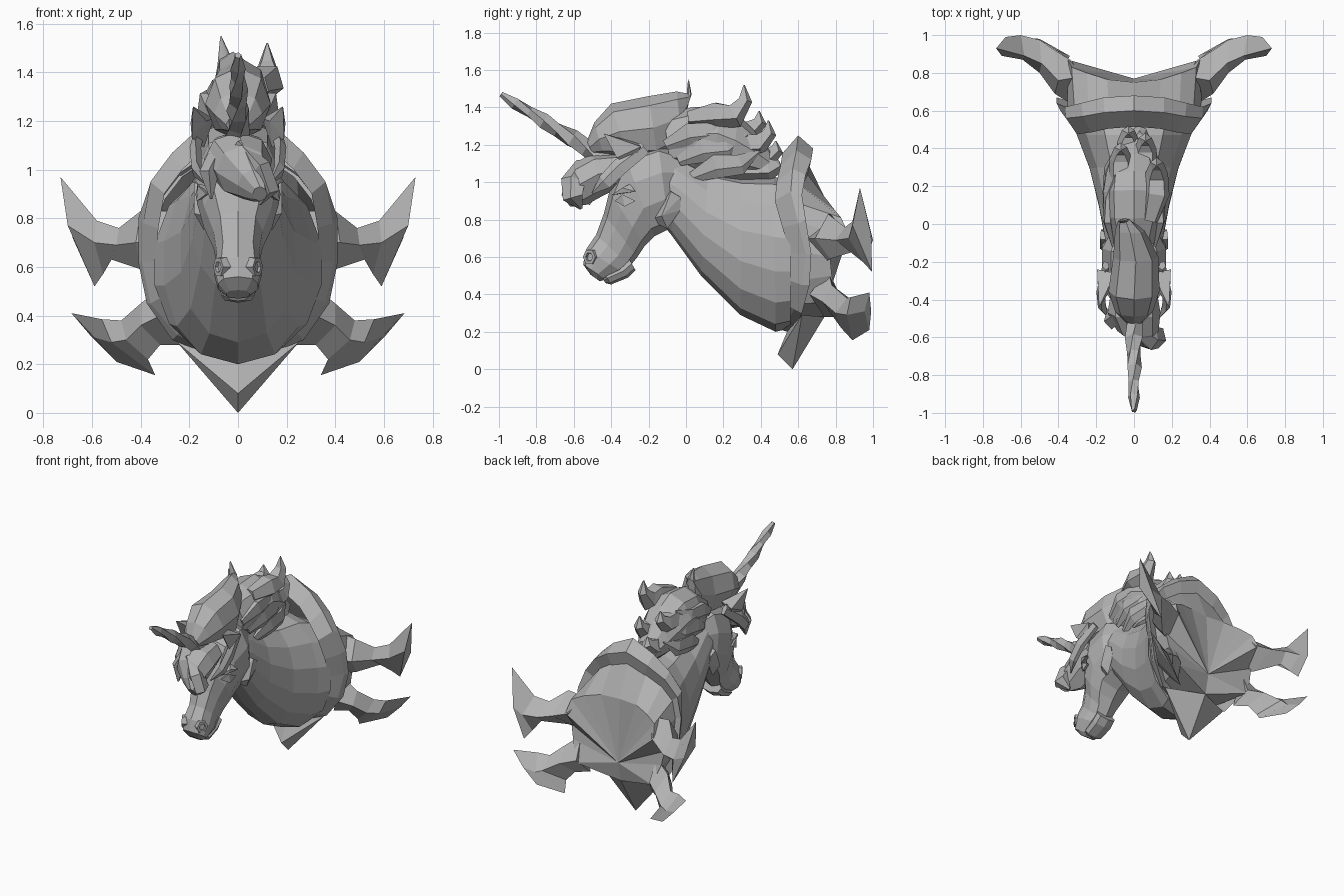
import bpy, bmesh, math
from mathutils import Vector as V

grey = bpy.data.materials.new("stone_grey")
grey.diffuse_color = (0.45, 0.45, 0.45, 1)


def finish(name, bm):
    bmesh.ops.remove_doubles(bm, verts=bm.verts, dist=0.0005)
    bmesh.ops.recalc_face_normals(bm, faces=bm.faces)
    me = bpy.data.meshes.new(name)
    bm.to_mesh(me)
    bm.free()
    me.materials.append(grey)
    ob = bpy.data.objects.new(name, me)
    bpy.context.collection.objects.link(ob)
    return ob


def bridge(name, rings, caps=True):
    """Skin a row of equal rings."""
    bm = bmesh.new()
    rows = [[bm.verts.new(p) for p in r] for r in rings]
    n = len(rows[0])
    for a, b in zip(rows, rows[1:]):
        for i in range(n):
            j = (i + 1) % n
            bm.faces.new((a[i], a[j], b[j], b[i]))
    if caps:
        bm.faces.new(rows[0])
        bm.faces.new(rows[-1])
    return finish(name, bm)


def oval(top, bot, w, n=10, x=0, power=1.0):
    """Ring spanning a top and bottom (y, z) point with half width w."""
    t, b = V((x, *top)), V((x, *bot))
    out = []
    for i in range(n):
        a = 2 * math.pi * i / n
        s = math.sin(a)
        out.append((t + b) / 2 + (t - b) / 2 * math.cos(a)
                   + V((math.copysign(abs(s) ** power, s) * w, 0, 0)))
    return out


def body(name, secs, n=10, power=1.0):
    return bridge(name, [oval(s[0], s[1], s[2], n, s[3] if len(s) > 3 else 0, power) for s in secs])


def lock(name, pts, radii, flat=0.55, n=5, twist=0.0):
    """Tapered strand through points."""
    pts = [V(p) for p in pts]
    rings = []
    for k, p in enumerate(pts):
        d = (pts[min(k + 1, len(pts) - 1)] - pts[max(k - 1, 0)]).normalized()
        u = d.cross(V((1, 0, 0))).normalized()
        v = d.cross(u)
        ring = []
        for i in range(n):
            a = 2 * math.pi * i / n + twist * k
            ring.append(p + (u * math.cos(a) + v * math.sin(a) * flat) * radii[k])
        rings.append(ring)
    return bridge(name, rings)


def hull(name, pts):
    bm = bmesh.new()
    for p in pts:
        bm.verts.new(p)
    r = bmesh.ops.convex_hull(bm, input=bm.verts)
    junk = [g for g in r["geom_interior"] if isinstance(g, bmesh.types.BMVert)]
    bmesh.ops.delete(bm, geom=junk, context='VERTS')
    return finish(name, bm)


def sides(pts, s):
    return [(p[0] * s, p[1], p[2]) for p in pts]


# Neck and chest
body("neck", [((-.2, 1.2), (-.13, .78), .14), ((-.04, 1.14), (-.08, .72), .16),
              ((.12, 1.06), (.08, .5), .19), ((.3, 1.03), (.29, .29), .24),
              ((.47, 1.03), (.48, .2), .31), ((.56, 1.0), (.56, .22), .35)], 14, .85)

# Head down to the upper lip, with a separate lower lip
body("head", [((.0, 1.15), (-.04, .86), .11), ((-.15, 1.21), (-.09, .75), .175),
              ((-.33, 1.15), (-.17, .71), .175), ((-.41, .95), (-.22, .66), .145),
              ((-.44, .83), (-.26, .6), .105), ((-.48, .72), (-.30, .55), .09),
              ((-.535, .64), (-.34, .52), .10), ((-.55, .56), (-.43, .48), .085),
              ((-.51, .505), (-.46, .47), .05)], 10, .7)
body("lower_lip", [((-.31, .6), (-.27, .53), .075), ((-.36, .56), (-.31, .49), .075),
                   ((-.44, .52), (-.40, .453), .07), ((-.45, .49), (-.43, .46), .04)], 8, .7)

# Collar: half outlines mirrored into rings, flaring out of the chest
front = [(0, .60, 1.25), (.16, .59, 1.17), (.27, .57, 1.07), (.36, .56, .95), (.39, .60, .78),
         (.395, .64, .62), (.36, .62, .45), (.25, .58, .32), (0, .51, .21)]
back = [(0, .68, 1.18), (.16, .67, 1.12), (.28, .64, 1.04), (.365, .62, .93), (.41, .64, .8),
        (.41, .67, .62), (.375, .66, .45), (.27, .62, .3), (0, .57, .19)]
plate = [(0, .75, .87), (.14, .765, .87), (.25, .80, .845), (.33, .83, .81), (.35, .87, .72),
         (.37, .77, .6), (.35, .78, .5), (.30, .82, .36), (0, .74, .28)]


def full(h):
    return [V(p) for p in h] + [V((-x, y, z)) for x, y, z in h[-2:0:-1]]


def shrink(h, f, dy):
    return [V((p.x * f, p.y + dy, .65 + (p.z - .65) * f)) for p in full(h)]


inner = shrink(front, .84, -.085)
for p in inner:
    p.z = max(p.z, .27)
bridge("collar", [inner, full(front), full(back), shrink(back, .82, -.02)], False)

# Back plate with a dished centre
bm = bmesh.new()
r0 = [bm.verts.new(p) for p in shrink(back, .86, -.03)]
r1 = [bm.verts.new(p) for p in full(plate)]
hub = bm.verts.new((0, .77, .42))
for i in range(16):
    j = (i + 1) % 16
    bm.faces.new((r0[i], r0[j], r1[j], r1[i]))
    bm.faces.new((r1[i], r1[j], hub))
finish("back_plate", bm)

# Flared fins: diamond stations of top, front, bottom and back points
upper = [[(.28, .78, .83), (.34, .64, .70), (.32, .74, .57), (.33, .865, .72)],
         [(.40, .76, .83), (.42, .69, .70), (.40, .77, .59), (.42, .92, .70)],
         [(.49, .85, .76), (.50, .80, .69), (.52, .90, .63), (.50, .975, .69)],
         [(.58, .89, .79), (.59, .87, .70), (.555, .95, .57), (.60, 1.0, .69)],
         [(.73, .93, .97), (.70, .89, .77), (.59, .995, .52), (.68, .99, .72)]]
lower = [[(.30, .76, .53), (.32, .66, .40), (.24, .74, .28), (.29, .83, .38)],
         [(.40, .78, .45), (.40, .73, .36), (.32, .80, .28), (.38, .90, .36)],
         [(.48, .86, .38), (.46, .80, .30), (.37, .83, .22), (.47, .96, .31)],
         [(.56, .88, .385), (.52, .86, .29), (.34, .89, .155), (.52, .97, .29)],
         [(.685, .98, .41), (.59, .955, .31), (.50, .98, .21), (.60, .99, .31)]]
for s, side in ((1, "right"), (-1, "left")):
    for part, stations in (("upper", upper), ("lower", lower)):
        bridge(f"{side}_{part}_fin", [[V(p) for p in sides(st, s)] for st in stations])

# Bottom spike
hull("bottom_spike", [(0, .49, .08), (0, .57, 0), (.25, .62, .29), (-.25, .62, .29),
                      (0, .74, .28), (0, .54, .2)])

# Spiral horn
hp = [V((0, -.38, 1.09)).lerp(V((0, -.99, 1.47)), t / 8) for t in range(9)]
lock("horn", hp, [.066, .06, .048, .052, .039, .044, .03, .034, .015], .95, 5, .45)

# Crest wave above the forehead
body("crest", [((-.53, 1.22), (-.50, 1.15), .05), ((-.49, 1.32), (-.44, 1.14), .10),
               ((-.40, 1.42), (-.31, 1.12), .135), ((-.2, 1.46), (-.15, 1.12), .12, .01),
               ((-.05, 1.485), (-.02, 1.2), .08, -.02), ((.03, 1.47), (.0, 1.38), .035, -.05),
               ((.015, 1.55), (.008, 1.53), .004, -.07)], 8)

# Mane mass along the neck
body("mane", [((-.12, 1.36), (-.08, 1.05), .11), ((.03, 1.40), (.05, 1.05), .16),
              ((.18, 1.41), (.15, 1.05), .165), ((.28, 1.36), (.24, 1.03), .15),
              ((.37, 1.27), (.35, 1.02), .12), ((.45, 1.17), (.44, 1.02), .075)], 9)

# Mane locks sweeping back and curling up
tips = [(.12, .31, 1.52, 1.36), (-.07, .39, 1.38, 1.27), (.06, .44, 1.33, 1.2),
        (-.03, .48, 1.22, 1.13), (.03, .49, 1.12, 1.07)]
for k, (x, y, z, low) in enumerate(tips):
    lock(f"mane_lock_{k}", [(x * .7, .02, low - .02), (x, .16, low), (x, y - .05, low),
                            (x, y + .005, (low + z) / 2), (x, y, z)],
         [.05, .08, .07, .04, .004], .9)
for s in (1, -1):
    for k in range(3):
        y, z = .02 + k * .07, 1.3 - k * .085
        lock(f"side_lock_{k}", [(s * .11, y - .13, z - .1), (s * .14, y, z - .04),
                                (s * .135, y + .13, z - .03), (s * .10, y + .24, z + .04)],
             [.03, .07, .06, .004], .4)

# Forelock swept over the brow
body("forelock", [((-.36, 1.16), (-.34, .98), .12), ((-.5, 1.155), (-.44, .93), .14),
                  ((-.60, 1.10), (-.53, .88), .11, .02), ((-.65, 1.0), (-.59, .87), .06, .06),
                  ((-.665, .93), (-.62, .87), .03, .09)], 8)
lock("forelock_curl", [(.0, -.55, 1.1), (.09, -.6, 1.0), (.13, -.6, .92), (.09, -.56, .86)],
     [.04, .07, .06, .01], .7)
lock("forelock_tuft", [(-.06, -.46, 1.1), (-.12, -.5, .98), (-.11, -.52, .88)], [.06, .06, .008], .7)

for s, side in ((1, "right"), (-1, "left")):
    # Ears pointing forward
    hull(side + "_ear", sides([(.185, -.44, 1.26), (.10, -.26, 1.21), (.195, -.24, 1.19),
                               (.14, -.30, 1.09), (.19, -.37, 1.13), (.13, -.36, 1.2)], s))
    # Hair strands beside the ear and temple
    lock(side + "_temple_lock", sides([(.15, -.22, 1.18), (.175, -.35, 1.08), (.17, -.43, 1.0),
                                       (.13, -.5, .94)], s), [.04, .05, .045, .005], .5)
    # Cheek ridge
    hull(side + "_cheek", sides([(.10, -.09, .96), (.18, -.08, .95), (.175, -.03, .92), (.16, -.03, .85),
                                 (.14, -.1, .75), (.18, -.13, .82), (.10, -.2, .8)], s))
    # Eye and brow
    hull(side + "_eye", sides([(.13, -.38, .9), (.165, -.34, .935), (.17, -.33, .87),
                               (.175, -.27, .9), (.10, -.32, .9)], s))
    hull(side + "_brow", sides([(.12, -.4, .93), (.175, -.34, .97), (.19, -.27, .95),
                                (.15, -.3, .99), (.165, -.35, .94), (.08, -.3, .95)], s))
    # Nostril rim
    c = V((s * .07, -.51, .6))
    rim = []
    for r, out in ((.046, -.02), (.042, .012), (.024, .012), (.018, -.012)):
        rim.append([c + V((s * out, -out * .7, 0)) + V((s * .5, .8, 0)) * math.cos(a) * r
                    + V((0, 0, 1)) * math.sin(a) * r for a in [math.pi * i / 3 for i in range(6)]])
    bridge(side + "_nostril", rim)
